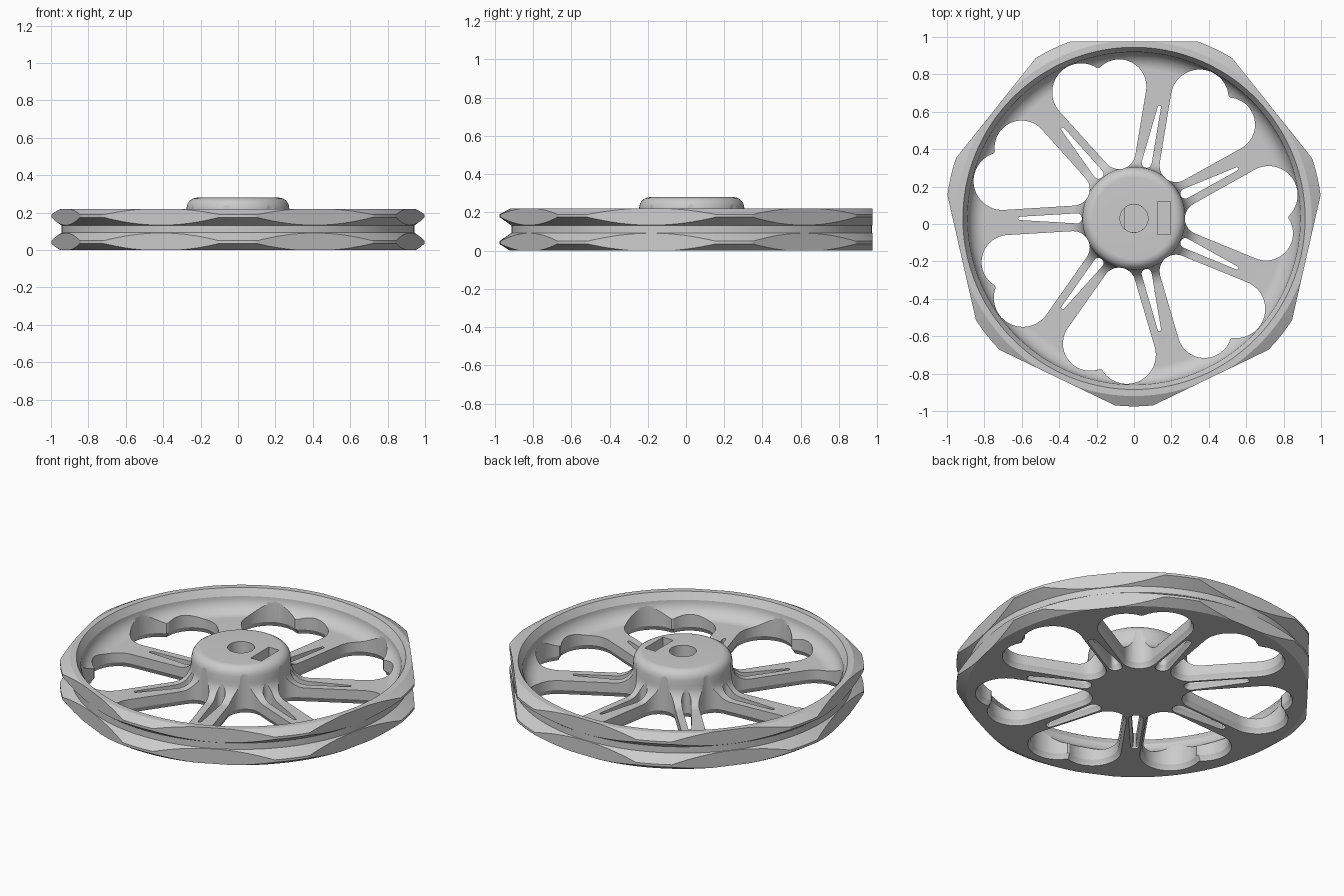
import bpy, bmesh
from math import sin, cos, pi, radians, atan2, sqrt
from mathutils import Matrix, Vector

if "Cube" in bpy.data.objects:
    bpy.data.objects.remove(bpy.data.objects["Cube"], do_unlink=True)

CENTRE = Vector((0, 0.03, 0))
SPOKES = 7
STEP = 2 * pi / SPOKES

grey = bpy.data.materials.new("light_grey")
grey.use_nodes = True
COLOUR = (0.6, 0.6, 0.6, 1)
grey.diffuse_color = COLOUR
grey.node_tree.nodes["Principled BSDF"].inputs["Base Color"].default_value = COLOUR


def to_object(name, bm):
    bmesh.ops.recalc_face_normals(bm, faces=bm.faces)
    mesh = bpy.data.meshes.new(name)
    bm.to_mesh(mesh)
    bm.free()
    obj = bpy.data.objects.new(name, mesh)
    bpy.context.collection.objects.link(obj)
    obj.location = CENTRE
    return obj


def lathe(name, profile, segments):
    bm = bmesh.new()
    verts = [bm.verts.new((r, 0, z)) for r, z in profile]
    edges = [bm.edges.new(pair) for pair in zip(verts, verts[1:])]
    bmesh.ops.spin(bm, geom=verts + edges, axis=(0, 0, 1), cent=(0, 0, 0),
                   angle=2 * pi, steps=segments, use_duplicate=False)
    bmesh.ops.remove_doubles(bm, verts=bm.verts, dist=1e-5)
    return to_object(name, bm)


def loft(bm, loops):
    """Closed solid through matching loops of points."""
    rings = [[bm.verts.new(p) for p in loop] for loop in loops]
    bm.faces.new(rings[0][::-1])
    bm.faces.new(rings[-1])
    for low, high in zip(rings, rings[1:]):
        for i in range(len(low)):
            bm.faces.new((low[i - 1], low[i], high[i], high[i - 1]))


def prism(name, outline, z0, z1):
    bm = bmesh.new()
    loft(bm, [[(x, y, z) for x, y in outline] for z in (z0, z1)])
    return to_object(name, bm)


def outline_round(apex, lobes, centre_u, squash, grow, count=112, blends=60):
    """Outer edge of the apex circle blended into each lobe, circles as (u, v, radius)."""
    circles = [Vector(apex).lerp(Vector(lobe), i / blends)
               for lobe in lobes for i in range(blends + 1)]
    points = []
    for k in range(count):
        t = 2 * pi * k / count
        angle = atan2(squash * sin(t), cos(t))
        ray = Vector((cos(angle), sin(angle)))
        reach = 0
        for u, v, r in circles:
            offset = Vector((u - centre_u, v))
            along = ray.dot(offset)
            inside = along ** 2 - offset.length_squared + (r + grow) ** 2
            if inside >= 0:
                reach = max(reach, along + sqrt(inside))
        points.append((centre_u + reach * ray.x, reach * ray.y))
    return points


def ring_of_cutters(name, apex, lobes, centre_u, squash, first_angle):
    """Through cutters flared at the underside, repeated round the wheel."""
    levels = [(z, outline_round(apex, lobes, centre_u, squash, grow))
              for z, grow in ((-0.02, 0.02), (0.01, 0.012), (0.03, 0), (0.5, 0))]
    bm = bmesh.new()
    for k in range(SPOKES):
        turn = Matrix.Rotation(first_angle + k * STEP, 3, "Z")
        loft(bm, [[turn @ Vector((u, v, z)) for u, v in points] for z, points in levels])
    return to_object(name, bm)


def combine(target, cutter, operation="DIFFERENCE"):
    mod = target.modifiers.new(cutter.name, "BOOLEAN")
    mod.object, mod.operation, mod.solver = cutter, operation, "EXACT"
    bpy.context.view_layer.objects.active = target
    bpy.ops.object.modifier_apply(modifier=mod.name)
    bpy.data.objects.remove(cutter, do_unlink=True)


# Turned body: hub, dished web and grooved rim in one section
hub_section = [(0, 0.28), (0.22, 0.28), (0.24, 0.276), (0.258, 0.265), (0.27, 0.247),
               (0.275, 0.225), (0.277, 0.19)]
root_fillet = [(0.375 - 0.098 * cos(a), 0.186 - 0.098 * sin(a))
               for a in (pi / 2 * i / 10 for i in range(1, 11))]
rim_fillet = [(0.8 + 0.09 * sin(a), 0.178 - 0.09 * cos(a))
              for a in (pi / 2 * i / 10 for i in range(11))]
rim_section = [(0.915, 0.22), (0.95, 0.22), (1.005, 0.19), (1.005, 0.175), (0.943, 0.132)]
lower_rim = [(r, 0.225 - z) for r, z in reversed(rim_section[2:])]
wheel = lathe("wheel", hub_section + root_fillet + rim_fillet + rim_section
              + lower_rim + [(0.95, 0), (0, 0)], 140)

# Seven flats on the rim
corner = 0.945 / cos(STEP / 2)
flats = prism("rim_flats", [(corner * sin(STEP * (k + 0.5)), corner * cos(STEP * (k + 0.5)))
                            for k in range(SPOKES)], -0.1, 0.5)
combine(wheel, flats, "INTERSECT")

# Two-lobed openings between the spokes, and a tapered slot in each spoke
combine(wheel, ring_of_cutters("openings", (0.36, 0, 0.088),
                               [(0.72, 0.125, 0.155), (0.705, -0.08, 0.145)], 0.6, 1, 0))
combine(wheel, ring_of_cutters("spoke_slots", (0.305, 0, 0.027),
                               [(0.61, 0, 0.009)], 0.42, 0.12, STEP / 2))

# Shaft bore with a flat deeper down, and the nut pocket
BORE = 0.075
circle = [(BORE * cos(2 * pi * i / 48), BORE * sin(2 * pi * i / 48)) for i in range(48)]
combine(wheel, prism("bore", circle, 0.2, 0.4))
combine(wheel, prism("flat_bore", [(max(x, -0.05), y * 0.99) for x, y in circle
                                   if x > -0.058], 0.05, 0.3))
combine(wheel, prism("nut_pocket", [(0.125, -0.085), (0.195, -0.085),
                                    (0.195, 0.09), (0.125, 0.09)], 0.08, 0.4))

# Finish
wheel.data.materials.clear()
wheel.data.materials.append(grey)
bpy.ops.object.select_all(action="DESELECT")
wheel.select_set(True)
bpy.context.view_layer.objects.active = wheel
bpy.ops.object.shade_smooth_by_angle(angle=radians(25))
weighted = wheel.modifiers.new("weighted_normals", "WEIGHTED_NORMAL")
weighted.keep_sharp = True
